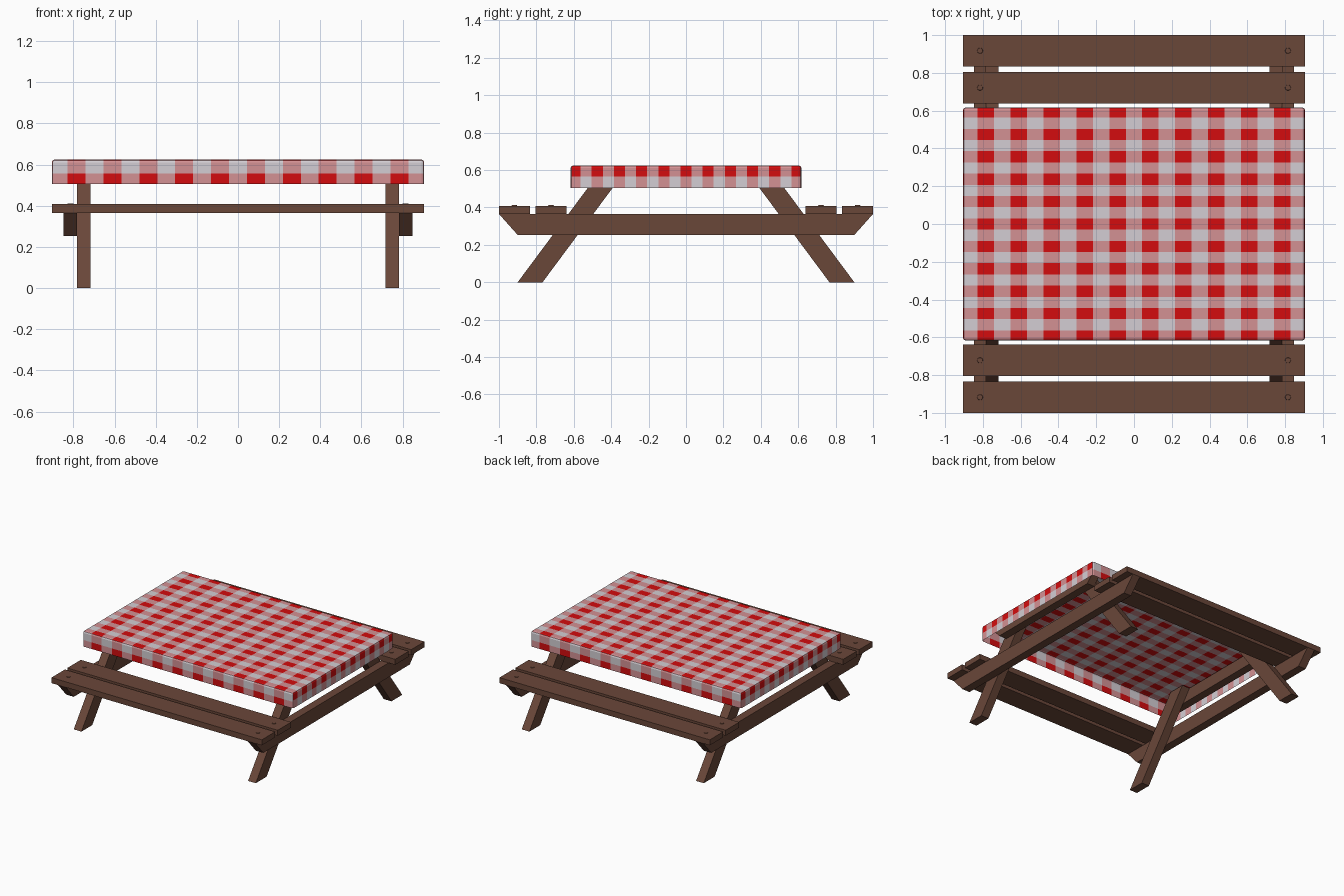
import bpy, bmesh, math
from mathutils import Vector

if "Cube" in bpy.data.objects:
    bpy.data.objects.remove(bpy.data.objects["Cube"])


def srgb(r, g, b):
    f = lambda c: (c / 255 / 12.92) if c <= 10 else ((c / 255 + 0.055) / 1.055) ** 2.4
    return (f(r), f(g), f(b), 1.0)


def material(name, rgb):
    m = bpy.data.materials.new(name)
    m.diffuse_color = srgb(*rgb)
    m.use_nodes = True
    m.node_tree.nodes["Principled BSDF"].inputs["Base Color"].default_value = m.diffuse_color
    return m


WOOD = material("brown wood", (106, 71, 57))
CLOTH = [material("cloth white", (212, 206, 212)),
         material("cloth pink", (212, 145, 148)),
         material("cloth red", (212, 12, 14))]


def add_object(name, bm, mats):
    me = bpy.data.meshes.new(name)
    bm.to_mesh(me)
    bm.free()
    for m in mats:
        me.materials.append(m)
    ob = bpy.data.objects.new(name, me)
    bpy.context.collection.objects.link(ob)
    return ob


def prism(name, profile, x0, x1):
    """Extrude a (y, z) outline along x."""
    bm = bmesh.new()
    f = bm.faces.new([bm.verts.new((x0, y, z)) for y, z in profile])
    ext = bmesh.ops.extrude_face_region(bm, geom=[f])
    vs = [v for v in ext["geom"] if isinstance(v, bmesh.types.BMVert)]
    bmesh.ops.translate(bm, verts=vs, vec=(x1 - x0, 0, 0))
    bmesh.ops.recalc_face_normals(bm, faces=bm.faces)
    return add_object(name, bm, [WOOD])


# bench planks with bolt heads
for sy, side in ((-1, "front"), (1, "back")):
    for label, a, b in (("outer", 0.835, 1.0), ("inner", 0.639, 0.805)):
        prism(f"{side}_{label}_bench_plank",
              [(sy * a, 0.365), (sy * b, 0.365), (sy * b, 0.408), (sy * a, 0.408)],
              -0.905, 0.905)
        for sx in (-1, 1):
            bm = bmesh.new()
            bmesh.ops.create_cone(bm, cap_ends=True, segments=12, radius1=0.016,
                                  radius2=0.014, depth=0.006)
            bmesh.ops.translate(bm, verts=bm.verts,
                                vec=(sx * 0.815, sy * (a + b) / 2, 0.409))
            add_object(f"{side}_{label}_bolt", bm, [WOOD])

# slanted legs, bench supports and table top battens
SLOPE, TOP = 0.743, 0.608
for sx, end in ((-1, "left"), (1, "right")):
    for sy, side in ((-1, "front"), (1, "back")):
        prism(f"{side}_{end}_leg",
              [(sy * 0.90, 0), (sy * 0.767, 0),
               (sy * (0.767 - SLOPE * TOP), TOP), (sy * (0.90 - SLOPE * TOP), TOP)],
              sx * 0.717, sx * 0.783)
    prism(f"{end}_bench_support",
          [(-0.9, 0.253), (0.9, 0.253), (1.0, 0.365), (-1.0, 0.365)],
          sx * 0.783, sx * 0.848)
    prism(f"{end}_top_batten",
          [(-0.49, 0.512), (0.49, 0.512), (0.58, TOP), (-0.58, TOP)],
          sx * 0.783, sx * 0.848)

# tablecloth: open-bottomed shell with softened edges
HX, HY, Z0, Z1 = 0.905, 0.617, 0.505, 0.625
PX, PY = 0.1744, 0.1186          # check spacing along x and y
ZX, ZY = 0.566, 0.556            # stripe edge on the end and front skirts
bm = bmesh.new()
bmesh.ops.create_cube(bm, size=1)
for v in bm.verts:
    v.co = Vector((v.co.x * 2 * HX, v.co.y * 2 * HY, Z1 if v.co.z > 0 else Z0))
bmesh.ops.delete(bm, geom=[f for f in bm.faces if f.normal.z < -0.5], context="FACES_ONLY")
edges = [e for e in bm.edges if max(v.co.z for v in e.verts) > Z1 - 0.01]
bmesh.ops.bevel(bm, geom=edges, offset=0.014, segments=2, profile=0.5, affect="EDGES")


def cut(co, no):
    bmesh.ops.bisect_plane(bm, geom=bm.verts[:] + bm.edges[:] + bm.faces[:],
                           plane_co=co, plane_no=no, dist=1e-5)


for i in range(-5, 5):
    for s in (-0.25, 0.25):
        cut(((i + 0.5 + s) * PX, 0, 0), (1, 0, 0))
for i in range(-5, 6):
    for s in (-0.25, 0.25):
        if abs((i + s) * PY) < HY - 0.016:
            cut((0, (i + s) * PY, 0), (0, 1, 0))
cut((0, 0, ZX), (0, 0, 1))
cut((0, 0, ZY), (0, 0, 1))

# gingham rule: red where stripes cross, pink on one stripe, white elsewhere
for f in bm.faces:
    c, n = f.calc_center_median(), f.normal
    in_col = abs(c.x / PX - 0.5 - round(c.x / PX - 0.5)) < 0.25 and abs(c.x) < 0.84
    in_row = abs(c.y / PY - round(c.y / PY)) < 0.25 or abs(c.y) > 0.58
    if abs(n.x) > 0.75:
        in_col = c.z > ZX
    elif abs(n.y) > 0.75:
        in_row = c.z < ZY
    f.material_index = int(in_col) + int(in_row)
add_object("tablecloth", bm, CLOTH)
